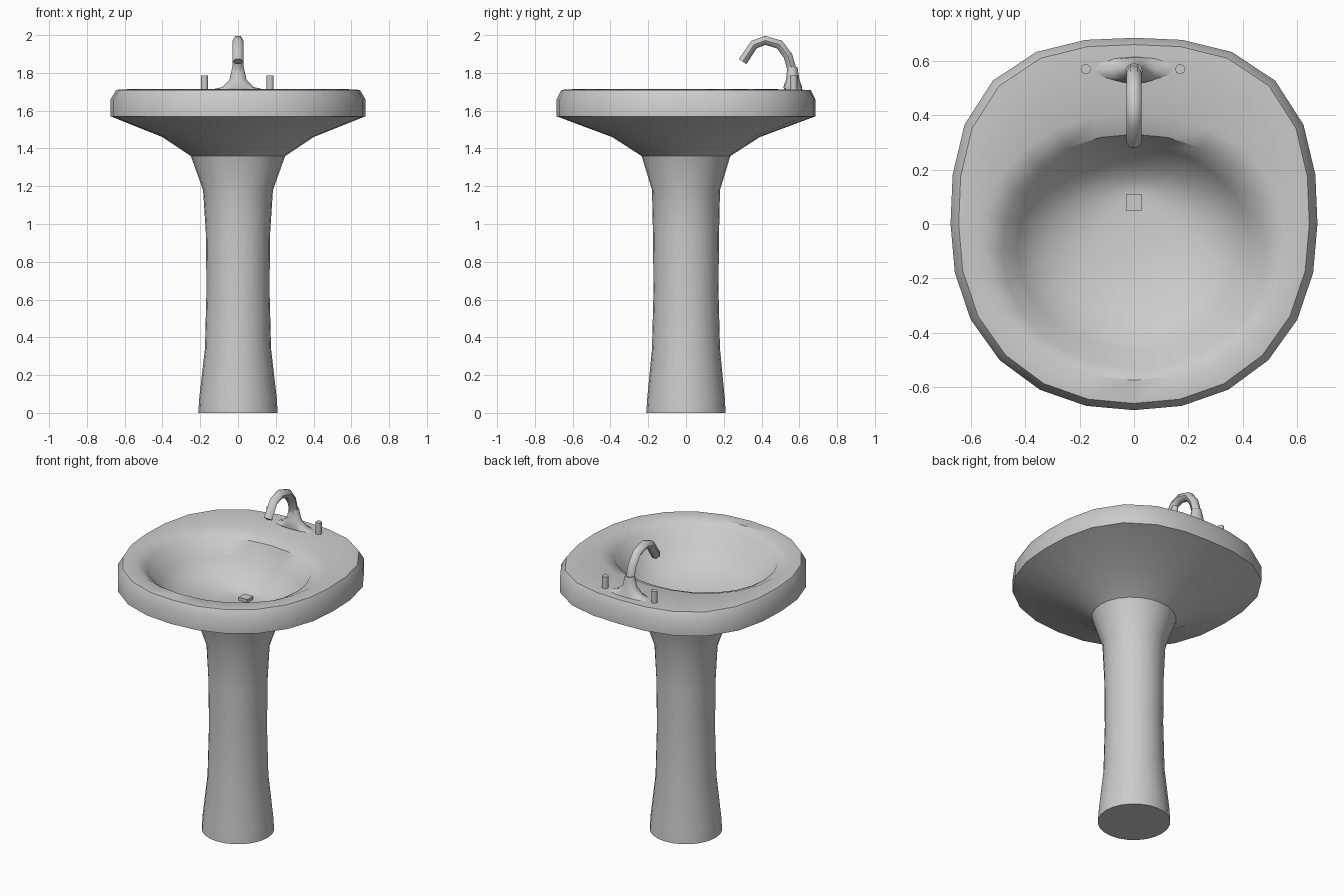
import bpy, bmesh, math

if "Cube" in bpy.data.objects:
    bpy.data.objects.remove(bpy.data.objects["Cube"])

SIDES = 24


def finish(obj, angle=40):
    bpy.ops.object.select_all(action='DESELECT')
    obj.select_set(True)
    bpy.context.view_layer.objects.active = obj
    bpy.ops.object.shade_smooth_by_angle(angle=math.radians(angle))


def ring_point(a, rx, ry, cy, square):
    """Point on a superellipse, squarer at the back than at the front."""
    c, s = math.cos(a), math.sin(a)
    n = 2 + square * (0.65 if s > 0 else 0.22)
    k = (abs(c) ** n + abs(s) ** n) ** (-1 / n)
    return rx * k * c, cy + ry * k * s


def loft(name, rings, sides=SIDES, cap_start=False, cap_end=False, angle=40):
    """Skin a stack of rings given as (rx, ry, centre y, z, squareness)."""
    bm = bmesh.new()
    loops = []
    for rx, ry, cy, z, sq in rings:
        pts = [ring_point(2 * math.pi * i / sides, rx, ry, cy, sq) for i in range(sides)]
        loops.append([bm.verts.new((x, y, z)) for x, y in pts])
    for a, b in zip(loops, loops[1:]):
        for i in range(sides):
            j = (i + 1) % sides
            bm.faces.new((a[i], a[j], b[j], b[i]))
    if cap_start:
        bm.faces.new(loops[0][::-1])
    if cap_end:
        bm.faces.new(loops[-1])
    mesh = bpy.data.meshes.new(name)
    bm.to_mesh(mesh)
    bm.free()
    obj = bpy.data.objects.new(name, mesh)
    bpy.context.collection.objects.link(obj)
    finish(obj, angle)
    return obj


# Pedestal column, flaring at the foot and under the basin
loft("pedestal", [
    (0.21, 0.21, 0, 0.0, 0),
    (0.205, 0.205, 0, 0.08, 0),
    (0.175, 0.18, 0, 0.34, 0),
    (0.167, 0.172, 0, 0.65, 0),
    (0.17, 0.175, 0, 0.95, 0),
    (0.185, 0.18, 0, 1.18, 0),
    (0.25, 0.235, 0, 1.36, 0),
], cap_start=True)

# Basin: underside, rim, deck and bowl in one skin
loft("basin", [
    (0.25, 0.235, 0, 1.36, 0),
    (0.40, 0.39, 0, 1.46, 0.4),
    (0.675, 0.685, 0, 1.57, 1),
    (0.675, 0.685, 0, 1.66, 1),
    (0.645, 0.66, 0, 1.71, 1),
    (0.56, 0.49, -0.085, 1.715, 0.3),
    (0.485, 0.43, -0.1, 1.68, 0.2),
    (0.43, 0.38, -0.09, 1.58, 0),
    (0.32, 0.28, -0.06, 1.49, 0),
    (0.16, 0.14, 0.02, 1.44, 0),
    (0.04, 0.04, 0.08, 1.43, 0),
], cap_end=True)

# Drain plug
bpy.ops.mesh.primitive_cube_add(size=1, location=(0, 0.08, 1.437))
drain = bpy.context.object
drain.name = "drain"
drain.scale = (0.06, 0.06, 0.025)

# Flared tap base
loft("tap_base", [
    (0.16, 0.045, 0.57, 1.708, 0),
    (0.085, 0.05, 0.565, 1.724, 0),
    (0.045, 0.035, 0.565, 1.765, 0),
    (0.03, 0.027, 0.563, 1.83, 0),
], sides=12, cap_start=True, cap_end=True, angle=60)

# Arched spout
curve = bpy.data.curves.new("spout", 'CURVE')
curve.dimensions = '3D'
curve.bevel_depth = 0.028
curve.bevel_resolution = 1
curve.use_fill_caps = True
path = [(0.563, 1.75), (0.56, 1.82), (0.54, 1.89), (0.495, 1.95),
        (0.42, 1.972), (0.36, 1.95), (0.30, 1.86)]
spline = curve.splines.new('POLY')
spline.points.add(len(path) - 1)
for p, (y, z) in zip(spline.points, path):
    p.co = (0, y, z, 1)
spout = bpy.data.objects.new("spout", curve)
bpy.context.collection.objects.link(spout)
bpy.ops.object.select_all(action='DESELECT')
spout.select_set(True)
bpy.context.view_layer.objects.active = spout
bpy.ops.object.convert(target='MESH')
finish(bpy.context.object, 60)

# Tap handles
for side, x in (("left", -0.177), ("right", 0.17)):
    bpy.ops.mesh.primitive_cylinder_add(vertices=8, radius=0.019, depth=0.08,
                                        location=(x, 0.57, 1.745))
    handle = bpy.context.object
    handle.name = side + "_handle"
    finish(handle, 50)
